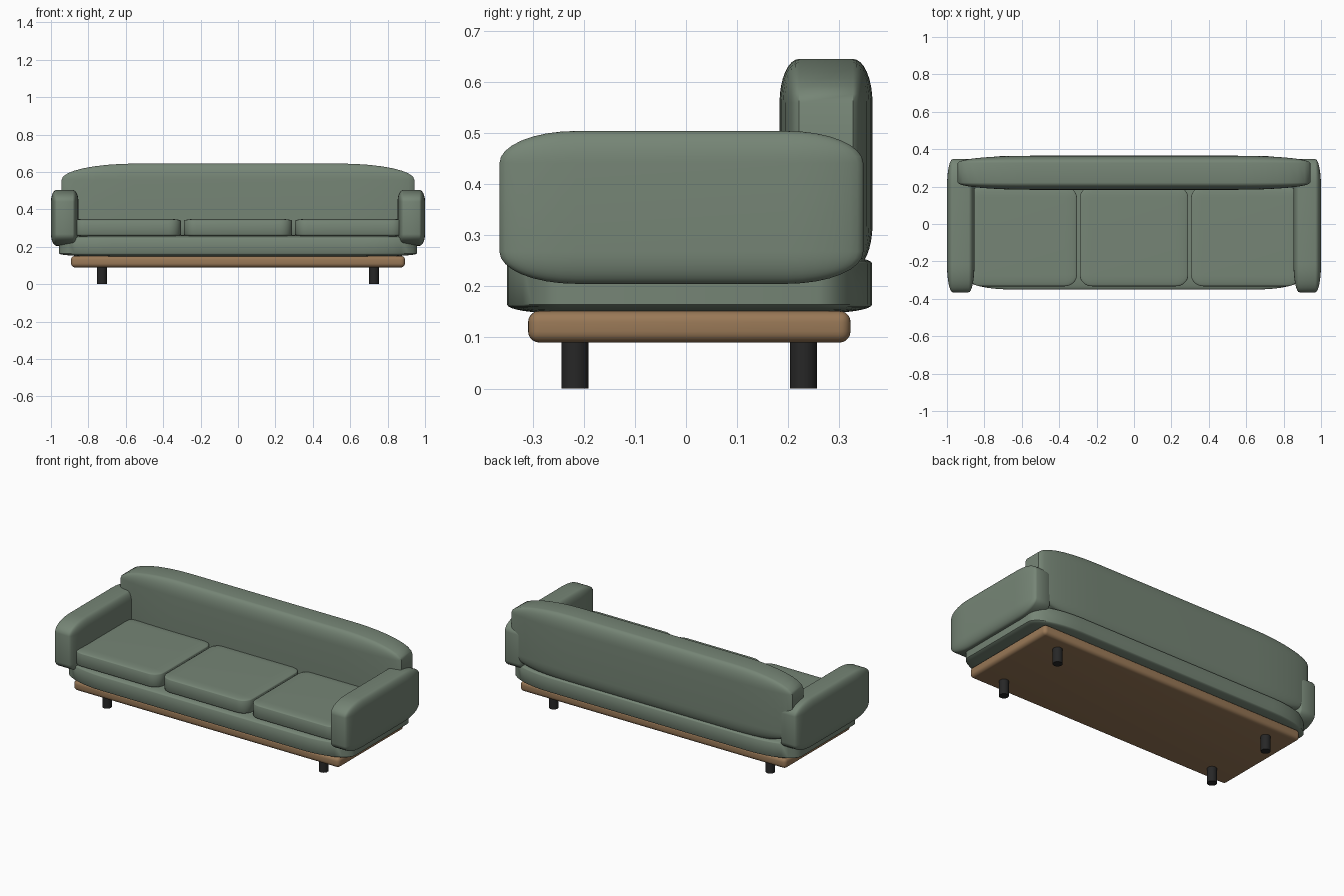
import bpy, bmesh

if "Cube" in bpy.data.objects:
    bpy.data.objects.remove(bpy.data.objects["Cube"])

def material(name, rgb):
    m = bpy.data.materials.new(name)
    m.diffuse_color = (*rgb, 1)
    m.use_nodes = True
    m.node_tree.nodes["Principled BSDF"].inputs["Base Color"].default_value = m.diffuse_color
    return m

GREEN = material("sage fabric", (0.18, 0.235, 0.18))
WOOD = material("oak wood", (0.32, 0.19, 0.095))
BLACK = material("black metal", (0.02, 0.02, 0.02))

def finish(name, bm, mat, angle=0.7):
    me = bpy.data.meshes.new(name)
    bm.to_mesh(me)
    bm.free()
    ob = bpy.data.objects.new(name, me)
    bpy.context.collection.objects.link(ob)
    me.materials.append(mat)
    bpy.ops.object.select_all(action='DESELECT')
    ob.select_set(True)
    bpy.context.view_layer.objects.active = ob
    bpy.ops.object.shade_smooth_by_angle(angle=angle)
    return ob

def box(name, lo, hi, mat, soft=0.0, radius=0.0, segs=8):
    """Rounded box; soft rounds in proportion to each side, radius rounds evenly."""
    bm = bmesh.new()
    bmesh.ops.create_cube(bm, size=2)
    half = [(b - a) / 2 for a, b in zip(lo, hi)]
    mid = [(b + a) / 2 for a, b in zip(lo, hi)]
    if soft:
        bmesh.ops.bevel(bm, geom=bm.edges[:], offset=soft, segments=segs,
                        profile=0.5, affect='EDGES')
    bmesh.ops.scale(bm, vec=half, verts=bm.verts)
    if radius:
        bmesh.ops.bevel(bm, geom=bm.edges[:], offset=radius, segments=segs,
                        profile=0.5, affect='EDGES')
    bmesh.ops.translate(bm, vec=mid, verts=bm.verts)
    return finish(name, bm, mat)

# wooden plinth and upholstered base
box("wood_base", (-0.893, -0.309, 0.09), (0.893, 0.322, 0.152), WOOD, radius=0.022, segs=5)
box("seat_base", (-0.957, -0.35, 0.147), (0.957, 0.364, 0.262), GREEN, soft=0.3)

# three seat cushions
for i, x in enumerate((-0.595, 0, 0.595)):
    box(f"seat_cushion_{i + 1}", (x - 0.29, -0.333, 0.255), (x + 0.29, 0.2, 0.349),
        GREEN, soft=0.23)

# backrest
box("backrest", (-0.943, 0.183, 0.235), (0.943, 0.365, 0.645), GREEN, soft=0.42)

# arms
for side, s in (("left", -1), ("right", 1)):
    x0, x1 = sorted((s * 0.853, s * 1.0))
    box(f"{side}_arm", (x0, -0.365, 0.205), (x1, 0.347, 0.504), GREEN, soft=0.42)

# round legs
for side, x in (("left", -0.727), ("right", 0.727)):
    for end, y in (("front", -0.217), ("back", 0.23)):
        bm = bmesh.new()
        bmesh.ops.create_cone(bm, cap_ends=True, segments=32, radius1=0.0265,
                              radius2=0.0265, depth=0.1)
        bmesh.ops.translate(bm, vec=(x, y, 0.05), verts=bm.verts)
        finish(f"{end}_{side}_leg", bm, BLACK)
